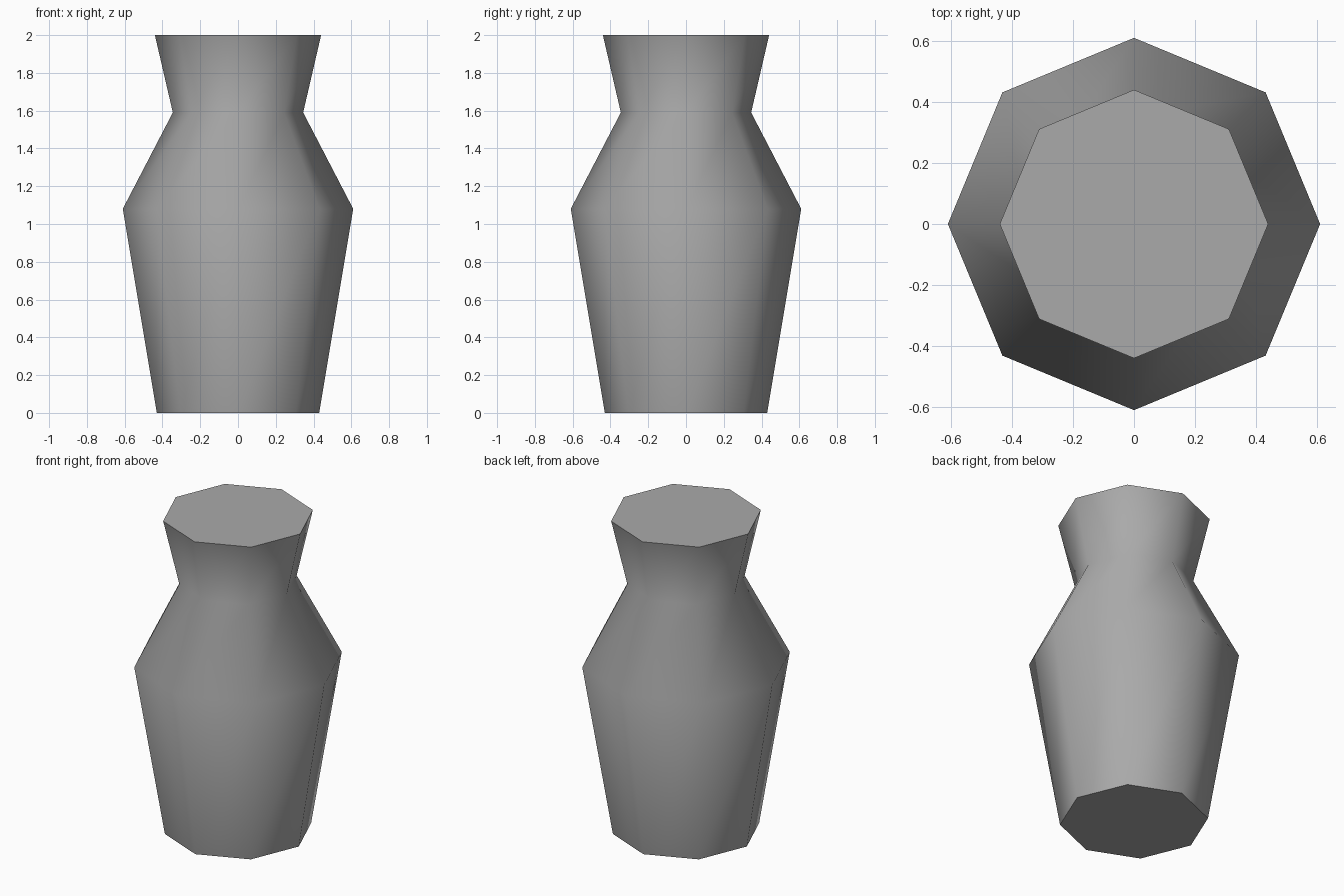
import bpy, bmesh, math

cube = bpy.data.objects.get("Cube")
if cube:
    bpy.data.objects.remove(cube, do_unlink=True)

SIDES = 8
# (radius, height): foot, shoulder, neck, rim
PROFILE = [(0.43, 0), (0.61, 1.08), (0.345, 1.59), (0.44, 2)]

# Plain grey material
grey = bpy.data.materials.new("grey")
grey.use_nodes = True
colour = (0.4, 0.4, 0.4, 1)
grey.diffuse_color = colour
grey.node_tree.nodes["Principled BSDF"].inputs["Base Color"].default_value = colour

# Vase body: stacked octagonal rings, closed at both ends
bm = bmesh.new()
rings = []
for radius, height in PROFILE:
    angles = [math.tau * i / SIDES for i in range(SIDES)]
    rings.append([bm.verts.new((radius * math.cos(a), radius * math.sin(a), height))
                  for a in angles])
for low, high in zip(rings, rings[1:]):
    for i in range(SIDES):
        j = (i + 1) % SIDES
        bm.faces.new((low[i], low[j], high[j], high[i]))
bm.faces.new(rings[0][::-1])
bm.faces.new(rings[-1])

mesh = bpy.data.meshes.new("vase")
bm.to_mesh(mesh)
bm.free()
mesh.materials.append(grey)
vase = bpy.data.objects.new("vase", mesh)
bpy.context.collection.objects.link(vase)

# Smooth sides with crisp rim and foot
bpy.ops.object.select_all(action="DESELECT")
vase.select_set(True)
bpy.context.view_layer.objects.active = vase
bpy.ops.object.shade_smooth_by_angle(angle=math.radians(60))
